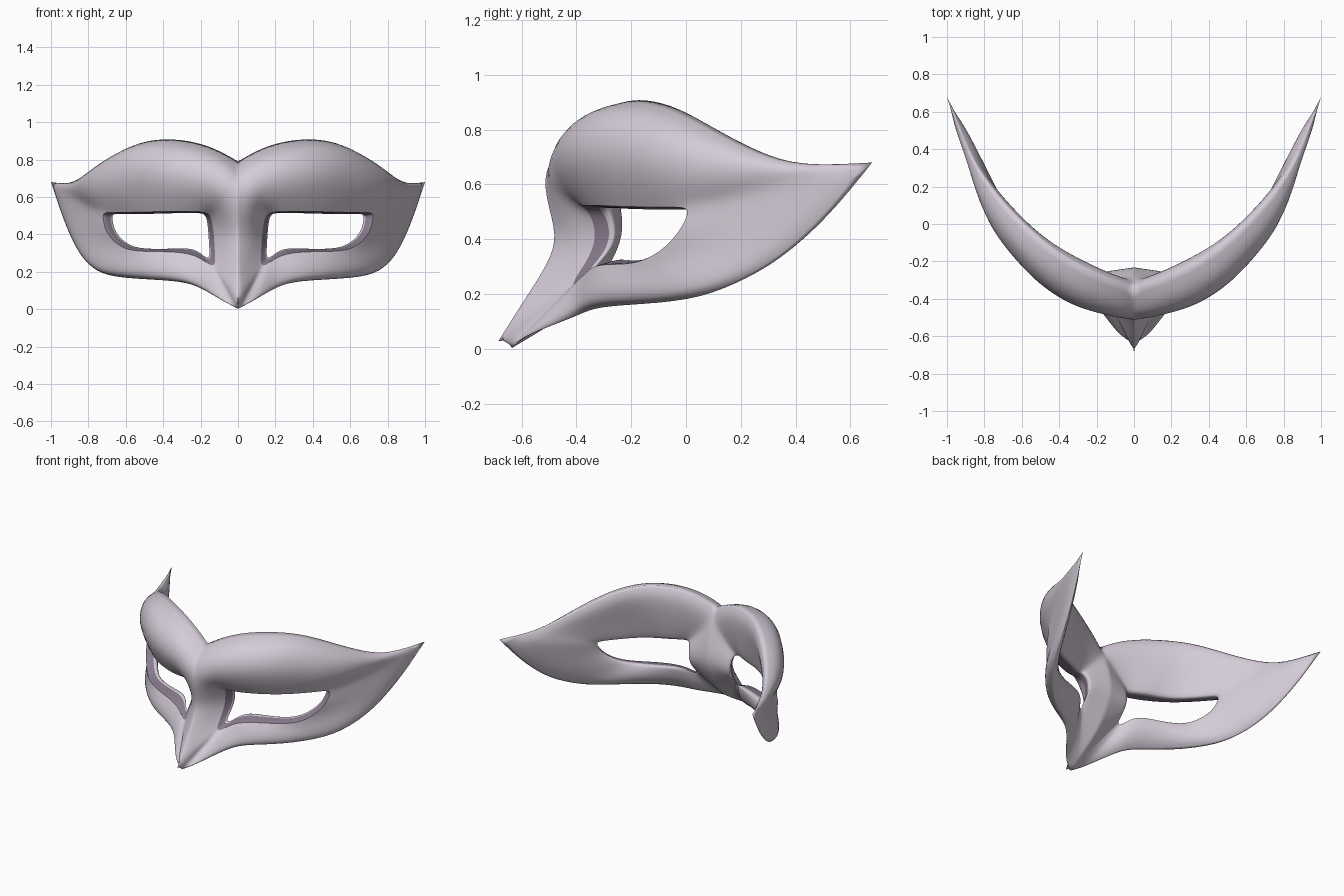
import bpy, bmesh
from mathutils import Vector as V

if "Cube" in bpy.data.objects:
    bpy.data.objects.remove(bpy.data.objects["Cube"])

# outer loop of the right half: along the brow to the wing tip, along the cheek to the nose tip
BORDER = [(0, -.34, .79), (.12, -.30, .86), (.26, -.24, .903), (.42, -.15, .913), (.56, -.03, .883),
          (.7, .11, .80), (.82, .27, .715), (.9, .42, .665), (1, .68, .68), (.935, .52, .48),
          (.865, .34, .32), (.8, .18, .235), (.71, .02, .175), (.5, -.22, .16), (.3, -.34, .15),
          (.2, -.40, .118), (.085, -.60, .045), (0, -.635, .003)]
# centre line going up the nose to the forehead: (front y, front z, back y, back z)
CENTRE = [(-.72, .028, -.53, .06), (-.58, .20, -.36, .17), (-.485, .35, -.26, .33),
          (-.48, .44, -.22, .44), (-.53, .60, -.25, .58), (-.495, .71, -.29, .70)]
# eye opening, matching the outer loop point for point
EYE = [(.20, -.38, .52), (.26, -.37, .52), (.34, -.34, .52), (.43, -.29, .518), (.52, -.22, .515),
       (.61, -.13, .515), (.68, -.05, .515), (.72, 0, .515), (.72, 0, .485), (.71, -.03, .43),
       (.68, -.07, .38), (.63, -.13, .335), (.56, -.20, .31), (.42, -.28, .31), (.28, -.34, .305),
       (.20, -.37, .275), (.165, -.40, .245), (.14, -.41, .235), (.125, -.41, .24), (.122, -.40, .265),
       (.125, -.36, .32), (.13, -.325, .40), (.14, -.34, .48), (.16, -.37, .515)]
# how far the surface swells outward between border and eye
BULGE = [.16, .17, .175, .16, .14, .12, .08, .03, .02, .02, .02, .03, .04, .05, .04, .02, 0, 0,
         0, 0, .02, .02, .045, .09]


def material(name, rgb):
    m = bpy.data.materials.new(name)
    m.diffuse_color = (*rgb, 1)
    m.use_nodes = True
    m.node_tree.nodes["Principled BSDF"].inputs["Base Color"].default_value = m.diffuse_color
    return m


def inward(p):
    return V((-1.6 * p.x, 1, 0)).normalized()


bm = bmesh.new()
vcrease = bm.verts.layers.float.new("crease_vert")
ecrease = bm.edges.layers.float.new("crease_edge")

nb = len(BORDER)
front = [V(p) for p in BORDER] + [V((0, c[0], c[1])) for c in CENTRE]
back = [V(p) for p in BORDER] + [V((0, c[2], c[3])) for c in CENTRE]
n = len(front)
eye = [V(p) for p in EYE]
eye_back = []
for p in eye:
    q = p + inward(p) * (.075 + .05 * max(0, 1 - abs(p.x - .32) / .2))
    if p.x < .42:
        q.x += (.42 - p.x) * .17
    if p.z < .4:
        q.z += (.41 - p.z) * (.28 if p.x < .3 else .15)
    elif p.z > .5:
        q.z -= .008
    eye_back.append(q)

# rings running from the border over the front, through the eye hole and over the back
mid, roll, mid_back, roll_back = [], [], [], []
for i in range(n):
    m = (front[i] + eye[i]) / 2
    m -= inward(m) * BULGE[i]
    r = front[i].lerp(m, .25)
    mb = (back[i] + eye_back[i]) / 2
    rb = back[i].lerp(mb, .3)
    if i < nb:
        r.z = front[i].z + .15 * (m.z - front[i].z)
        r -= inward(r) * (.5 * BULGE[i] + .012)
        mb += inward(mb) * (.035 if m.x < .6 else .012)
        rb = back[i].lerp(mb, .3) + inward(rb) * (.03 if BULGE[i] > .1 else .015)
    mid.append(m)
    roll.append(r)
    mid_back.append(mb)
    roll_back.append(rb)
wall = [a.lerp(b, .75) for a, b in zip(eye, eye_back)]

rings = [[bm.verts.new(p) for p in front]]
for pts in (roll, mid, eye, wall, eye_back, mid_back, roll_back):
    rings.append([bm.verts.new(p) for p in pts])
rings.append(rings[0][:nb] + [bm.verts.new(p) for p in back[nb:]])

for k in range(len(rings) - 1):
    a, b = rings[k], rings[k + 1]
    for i in range(n):
        j = (i + 1) % n
        f = bm.faces.new((a[i], b[i], b[j], a[j]))
        f.smooth = True
        f.material_index = 1 if k == 3 else 0


def crease(ring, last, amount, sharp):
    for i in range(last):
        e = bm.edges.get((ring[i], ring[(i + 1) % n]))
        e[ecrease] = amount
        e.smooth = not sharp


crease(rings[0], nb - 1, 1, False)
crease(rings[3], n, .9, True)
crease(rings[5], n, .2, False)
for v in (rings[0][0], rings[0][8], rings[0][nb - 1], rings[0][nb]):
    v[vcrease] = 1

me = bpy.data.meshes.new("eye_mask")
for v in bm.verts:
    v.co.y = max(v.co.y, -.685)
bm.to_mesh(me)
bm.free()
me.materials.append(material("pale_lilac", (.66, .60, .68)))
me.materials.append(material("dusky_purple", (.25, .20, .27)))
mask = bpy.data.objects.new("eye_mask", me)
bpy.context.collection.objects.link(mask)

# left half and smooth surface
mask.modifiers.new("mirror", 'MIRROR')
sub = mask.modifiers.new("smooth", 'SUBSURF')
sub.levels = sub.render_levels = 2
